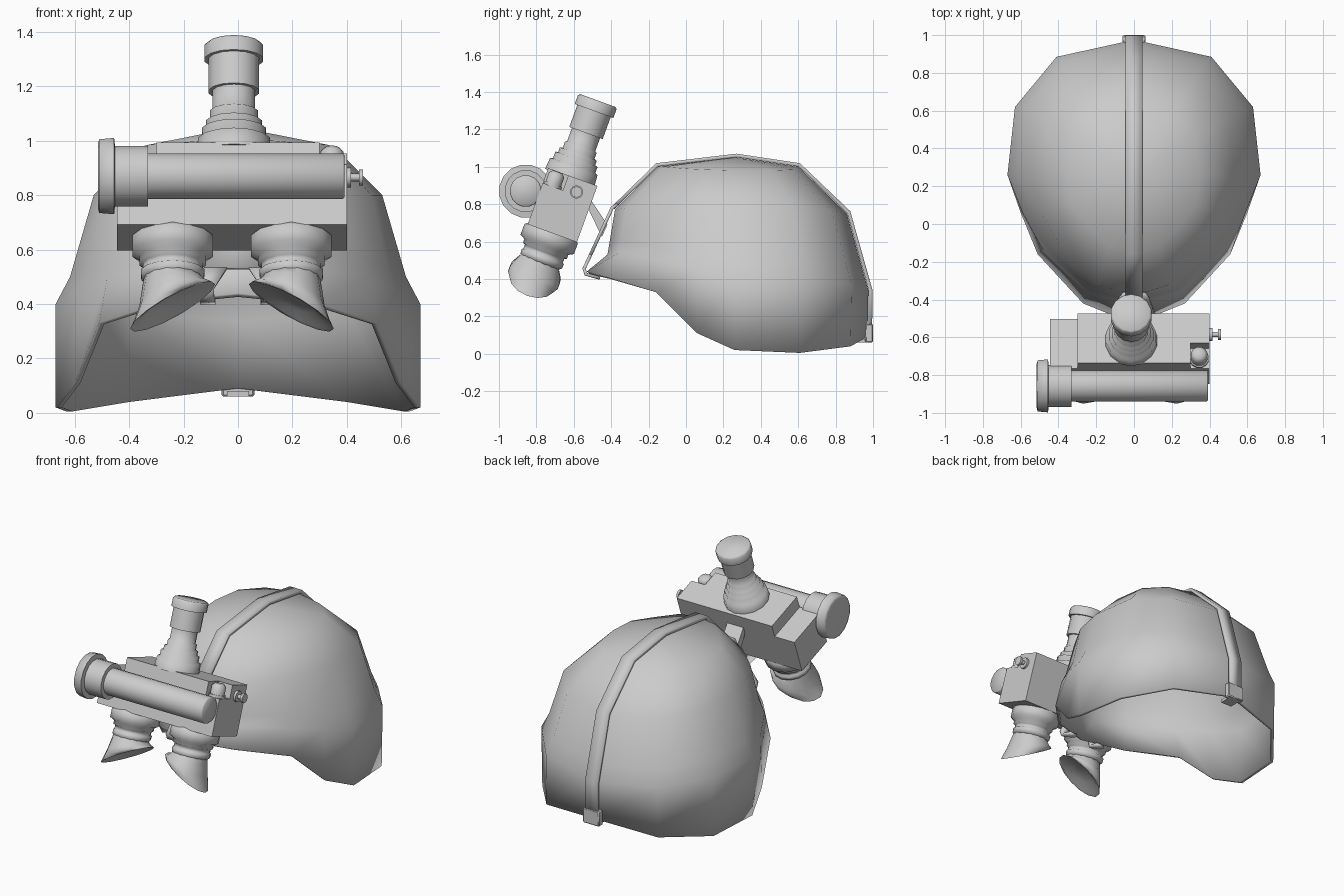
import bpy, bmesh
from math import radians, sin, cos, pi
from mathutils import Matrix, Vector

if "Cube" in bpy.data.objects:
    bpy.data.objects.remove(bpy.data.objects["Cube"])

CX = -0.022                                   # centre line of the goggle unit
TILT = Matrix.Translation((0, -0.66, 0.795)) @ Matrix.Rotation(radians(-20), 4, 'X')
WORLD = Matrix.Identity(4)


def finish(bm, name, mat=WORLD, angle=35, solid=0, offset=-1, bevel=0):
    bmesh.ops.transform(bm, matrix=mat, verts=bm.verts)
    bmesh.ops.recalc_face_normals(bm, faces=bm.faces)
    me = bpy.data.meshes.new(name)
    bm.to_mesh(me)
    bm.free()
    ob = bpy.data.objects.new(name, me)
    bpy.context.collection.objects.link(ob)
    bpy.ops.object.select_all(action='DESELECT')
    ob.select_set(True)
    bpy.context.view_layer.objects.active = ob
    if solid:
        m = ob.modifiers.new("thickness", 'SOLIDIFY')
        m.thickness, m.offset = solid, offset
    if bevel:
        m = ob.modifiers.new("bevel", 'BEVEL')
        m.width, m.segments = bevel, 1
    bpy.ops.object.shade_smooth_by_angle(angle=radians(angle))
    return ob


def loft(rings, cap_start=True, cap_end=True):
    bm = bmesh.new()
    vs = [[bm.verts.new(p) for p in r] for r in rings]
    n = len(rings[0])
    for a, b in zip(vs, vs[1:]):
        for i in range(n):
            j = (i + 1) % n
            bm.faces.new((a[i], a[j], b[j], b[i]))
    if cap_start:
        bm.faces.new(vs[0][::-1])
    if cap_end:
        bm.faces.new(vs[-1])
    return bm


def lathe(name, profile, centre, axis='Z', mat=WORLD, n=14):
    """Profile is (position along axis, radius)."""
    rings = []
    for t, r in profile:
        ring = []
        for i in range(n):
            c, s = r * cos(2 * pi * (i + .5) / n), r * sin(2 * pi * (i + .5) / n)
            ring.append(Vector(centre) + Vector((c, s, t) if axis == 'Z' else (t, c, s)))
        rings.append(ring)
    return finish(loft(rings), name, mat, angle=75)


def box(name, x, y, z, mat=WORLD, bevel=0.0):
    bm = loft([[(x[0], y[0], h), (x[1], y[0], h), (x[1], y[1], h), (x[0], y[1], h)] for h in z])
    return finish(bm, name, mat, bevel=bevel)


def ribbon(name, path, halves, thick):
    """Flat band following (x, y, z) points, with its half-width along x at each point."""
    bm = bmesh.new()
    pairs = [[bm.verts.new((x + s * h, y, z)) for s in (-1, 1)]
             for (x, y, z), h in zip(path, halves)]
    for a, b in zip(pairs, pairs[1:]):
        bm.faces.new((a[0], a[1], b[1], b[0]))
    return finish(bm, name, solid=thick, offset=0)


# helmet shell: half rings from front to back, mirrored
half_rings = [
    [(0, -.53, .44), (.27, -.42, .41), (.51, -.16, .33), (.60, .06, .11),
     (.67, .26, .02), (.63, .61, .005), (.41, .88, .04), (0, .97, .09)],
    [(0, -.42, .53), (.25, -.36, .54), (.48, -.14, .50), (.59, .06, .45),
     (.67, .26, .40), (.63, .62, .40), (.41, .885, .37), (0, .975, .34)],
    [(0, -.38, .77), (.19, -.32, .78), (.39, -.12, .80), (.49, .06, .80),
     (.53, .26, .80), (.50, .57, .79), (.33, .78, .76), (0, .86, .75)],
    [(0, -.15, 1.0), (.13, -.12, 1.0), (.25, .0, .99), (.33, .1, .985),
     (.35, .26, .98), (.32, .46, .98), (.2, .57, .985), (0, .6, 1.0)],
]
# slightly pinched extra ring above the ear flare
pinch = [Vector(a).lerp(Vector(b), .25) for a, b in zip(half_rings[1], half_rings[2])]
half_rings.insert(2, [(v.x * .972, v.y, v.z) for v in pinch])
rings = [h + [(-x, y, z) for x, y, z in h[-2:0:-1]] for h in half_rings]
bm = loft(rings, cap_start=False, cap_end=False)
bm.verts.ensure_lookup_table()
top = list(bm.verts)[-14:]
crown = bm.verts.new((0, .26, 1.05))
for i in range(14):
    bm.faces.new((top[i], top[(i + 1) % 14], crown))
finish(bm, "helmet_shell", angle=60, solid=0.022)

# strap over the crown, with rear buckle and hook
ribbon("crown_strap", [(0, y, z) for y, z in
       [(-.39, .78), (-.155, 1.01), (.27, 1.06), (.605, 1.01),
        (.87, .757), (.987, .34), (.985, .08)]], [.045] * 7, .02)
box("rear_buckle", (-.06, .06), (.958, 1.0), (.06, .16), bevel=.006)
box("rear_hook", (-.04, .04), (.90, .98), (.06, .08))

# front plate splitting into two legs that hook under the brim
ribbon("front_plate", [(0, -.365, .80), (0, -.395, .78), (0, -.51, .53)],
       [.06, .08, .125], .018)
for s, side in ((-1, "left"), (1, "right")):
    ribbon("plate_leg_" + side, [(s * .083, -.51, .53), (s * .117, -.545, .455),
           (s * .115, -.535, .425), (s * .11, -.46, .405)], [.042, .028, .028, .028], .018)

# bracket joining the goggle unit to the plate
wedge = [(-.53, .84), (-.51, .825), (-.42, .69), (-.45, .625), (-.515, .76)]
finish(loft([[(x, y, z) for y, z in wedge] for x in (-.07, .05)]), "mount_bracket")

# tilted goggle body: lower block, raised middle and raised right corner
box("body_lower", (-.445, .40), (-.14, .14), (-.16, .075), TILT)
box("body_upper", (-.30, .30), (-.14, .14), (.07, .16), TILT)
box("body_right_corner", (.295, .40), (-.025, .14), (.07, .16), TILT)
lathe("switch_knob", [(.06, .052), (.09, .052), (.09, .045), (.14, .045), (.158, .028)],
      (.345, -.085, 0), mat=TILT, n=12)

# objective lens
lathe("objective_lens", [(.15, .14), (.215, .135), (.22, .12), (.255, .12), (.26, .105),
      (.285, .105), (.29, .09), (.325, .09), (.33, .08), (.405, .08), (.405, .095),
      (.53, .095), (.53, .11), (.58, .11), (.59, .10)], (-.015, -.014, 0), mat=TILT)

# side tube across the front, with large end cap
lathe("side_tube", [(-.515, .12), (-.51, .138), (-.455, .143), (-.452, .113), (-.33, .113),
      (-.33, .085), (.385, .085), (.392, .078)], (0, -.857, .87), 'X', n=16)

# side screw
lathe("side_screw", [(.39, .036), (.415, .036), (.415, .014), (.445, .014), (.445, .03),
      (.46, .03)], (0, -.585, .865), 'X', n=10)

# eyepieces with flared, slanted rubber cups
for s, side in ((-1, "left"), (1, "right")):
    ex = CX + s * .218
    lathe("eyepiece_" + side, [(-.15, .135), (-.165, .152), (-.225, .152), (-.24, .125),
          (-.262, .125), (-.268, .112), (-.29, .112), (-.295, .12), (-.32, .118),
          (-.335, .10)], (ex, -.005, 0), mat=TILT)
    # (centre w, radius x, radius v, drop toward the outer side)
    cup = [(-.315, .105, .105, 0), (-.345, .112, .122, .015), (-.385, .122, .142, .045),
           (-.415, .14, .145, .07), (-.434, .156, .13, .087), (-.43, .135, .112, .075),
           (-.41, .085, .08, .04)]
    rings = [[(ex + rx * cos(a), -.012 + rv * sin(a), w - s * d * cos(a))
              for a in (2 * pi * i / 14 for i in range(14))] for w, rx, rv, d in cup]
    finish(loft(rings), "eyecup_" + side, TILT, angle=60)
